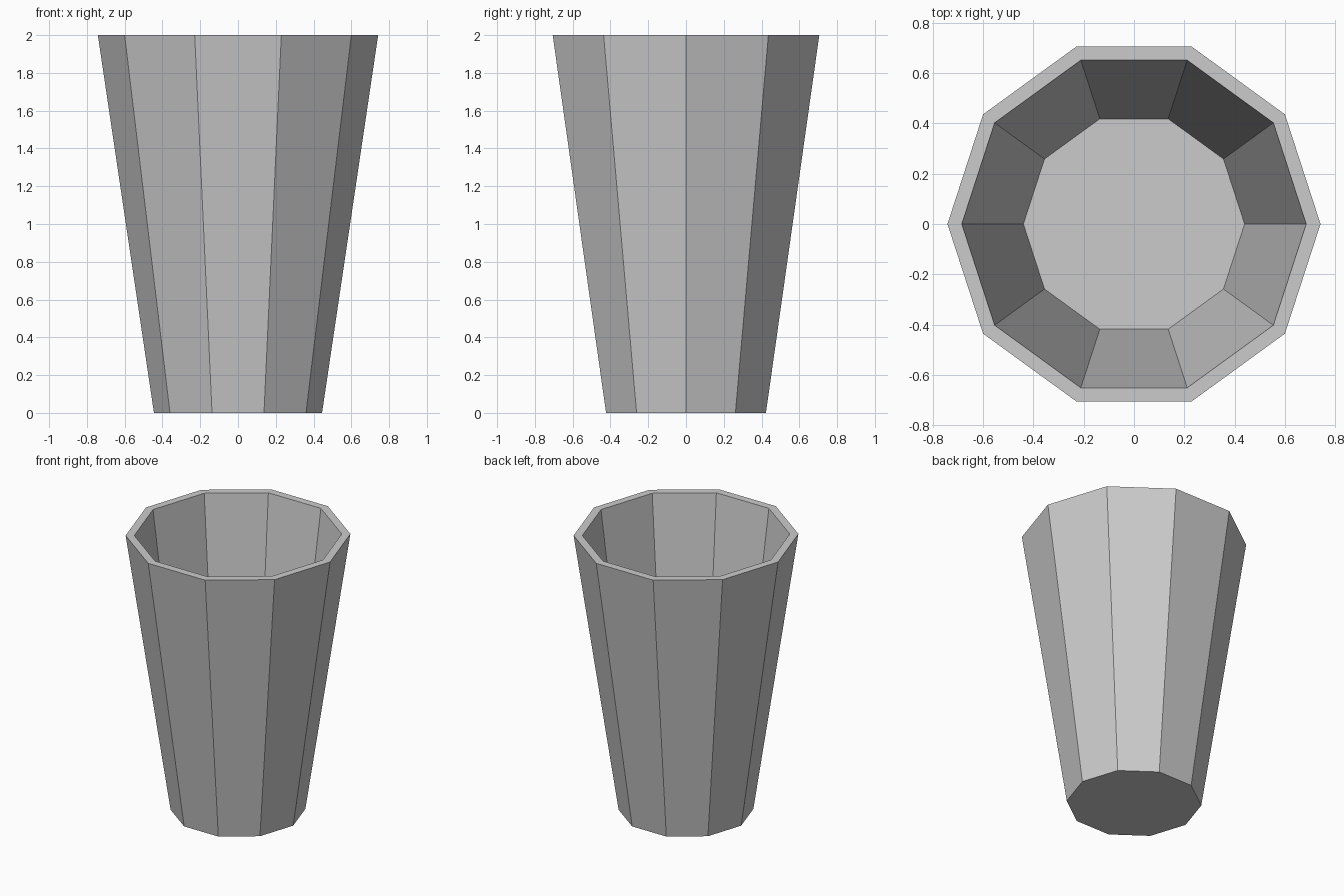
import bpy, bmesh
from math import cos, sin, pi

if "Cube" in bpy.data.objects:
    bpy.data.objects.remove(bpy.data.objects["Cube"])

SIDES = 10
# (radius, height) from the underside, over the rim, down to the inner floor
PROFILE = [(0.445, 0.0), (0.742, 2.0), (0.685, 2.0), (0.44, 0.12)]

bm = bmesh.new()
rings = [[bm.verts.new((r * cos(2 * pi * i / SIDES), r * sin(2 * pi * i / SIDES), z))
          for i in range(SIDES)] for r, z in PROFILE]

# outer wall, rim and inner wall
for a, b in zip(rings, rings[1:]):
    for i in range(SIDES):
        j = (i + 1) % SIDES
        bm.faces.new((a[i], a[j], b[j], b[i]))

# underside and inner floor
bm.faces.new(rings[0][::-1])
bm.faces.new(rings[-1])
bmesh.ops.recalc_face_normals(bm, faces=bm.faces)

mesh = bpy.data.meshes.new("cup")
bm.to_mesh(mesh)
bm.free()
bpy.context.collection.objects.link(bpy.data.objects.new("cup", mesh))
